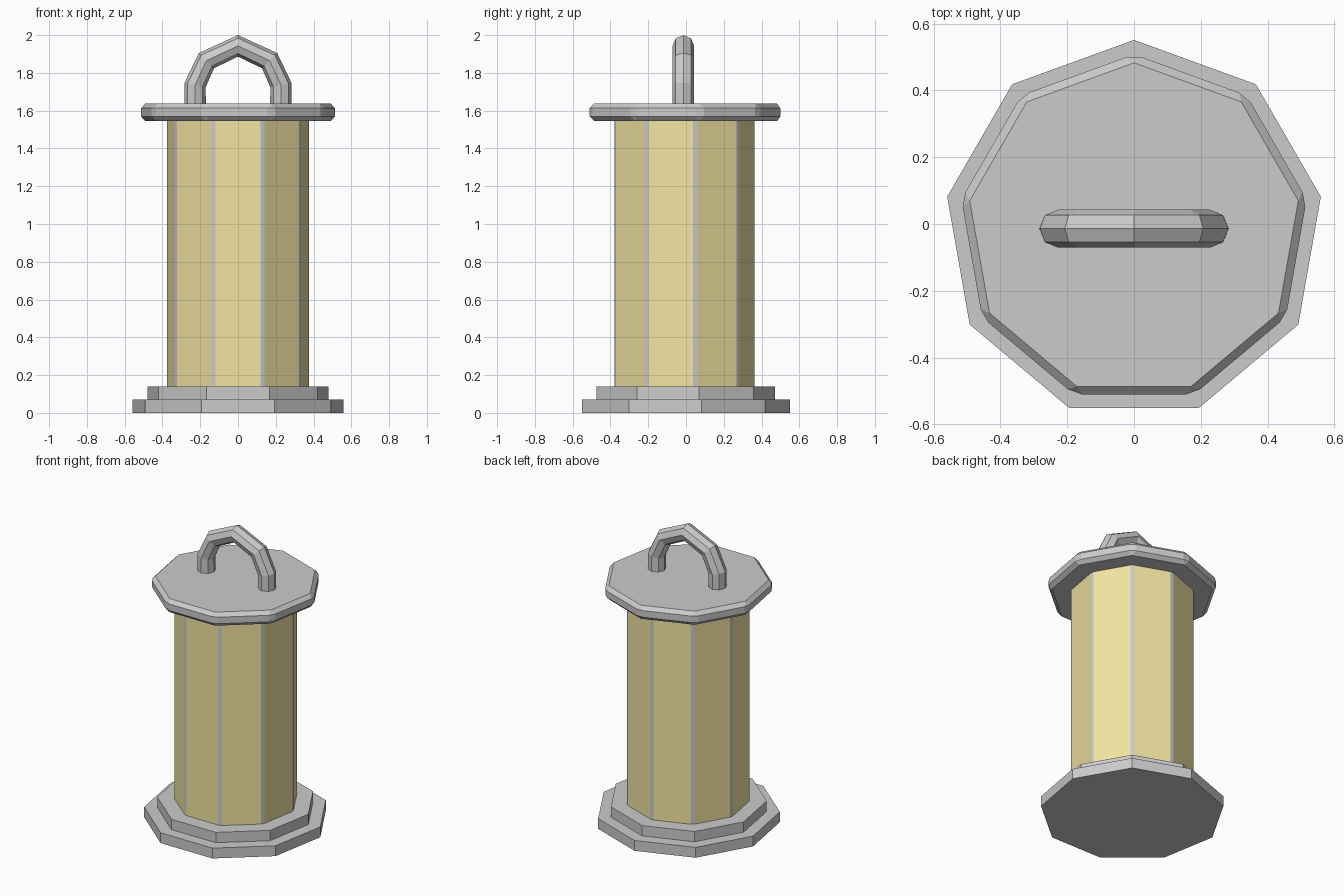
import bpy, bmesh
from math import cos, sin, pi, radians
from mathutils import Vector

if "Cube" in bpy.data.objects:
    bpy.data.objects.remove(bpy.data.objects["Cube"])

CY = -0.017   # centre of the nine-sided parts
SIDES = 9


def finish(bm, name, mats=()):
    bmesh.ops.recalc_face_normals(bm, faces=bm.faces[:])
    me = bpy.data.meshes.new(name)
    bm.to_mesh(me)
    bm.free()
    for m in mats:
        me.materials.append(m)
    ob = bpy.data.objects.new(name, me)
    bpy.context.collection.objects.link(ob)
    return ob


def prism(radius, z0, z1):
    """Nine-sided prism with one corner at the back and a flat at the front."""
    bm = bmesh.new()
    rings = []
    for z in (z0, z1):
        rings.append([bm.verts.new((radius * cos(radians(90 + 40 * i)),
                                    CY + radius * sin(radians(90 + 40 * i)), z))
                      for i in range(SIDES)])
    a, b = rings
    for i in range(SIDES):
        j = (i + 1) % SIDES
        bm.faces.new((a[i], a[j], b[j], b[i]))
    bm.faces.new(a[::-1])
    bm.faces.new(b)
    bm.normal_update()
    return bm


# Stepped base
finish(prism(0.568, 0.0, 0.07), "base_lower")
finish(prism(0.487, 0.07, 0.14), "base_upper")

# Lamp body: coloured panels with narrow grey corner strips
panel = bpy.data.materials.new("panel")
panel.diffuse_color = (0.9, 0.78, 0.36, 1)
panel.use_nodes = True
panel.node_tree.nodes["Principled BSDF"].inputs["Base Color"].default_value = panel.diffuse_color
strip = bpy.data.materials.new("strip")
strip.diffuse_color = (0.8, 0.8, 0.8, 1)
strip.use_nodes = True
strip.node_tree.nodes["Principled BSDF"].inputs["Base Color"].default_value = strip.diffuse_color
bm = prism(0.385, 0.14, 1.55)
uprights = [e for e in bm.edges if abs(e.verts[0].co.z - e.verts[1].co.z) > 0.5]
bmesh.ops.bevel(bm, geom=uprights, offset=0.012, offset_type='OFFSET',
                segments=1, profile=0.5, affect='EDGES')
for f in bm.faces:
    f.material_index = 1 if f.calc_area() < 0.1 else 0
finish(bm, "lamp_body", (panel, strip))

# Lid with chamfered edges
bm = prism(0.525, 1.545, 1.637)
bmesh.ops.bevel(bm, geom=bm.edges[:], offset=0.024, offset_type='OFFSET',
                segments=1, profile=0.5, affect='EDGES')
finish(bm, "lid")

# Handle: octagonal tube along a mitred arch
half = [(0.227, 1.62), (0.227, 1.736), (0.167, 1.865)]
path = [Vector((-x, 0, z)) for x, z in half] + [Vector((0, 0, 1.943))]
path += [Vector((x, 0, z)) for x, z in reversed(half)]
R = 0.057
bm = bmesh.new()
rings = []
for i, p in enumerate(path):
    d_in = (p - path[max(i - 1, 0)]).normalized()
    d_out = (path[min(i + 1, len(path) - 1)] - p).normalized()
    tangent = (d_in + d_out).normalized()
    normal = Vector((-tangent.z, 0, tangent.x))
    ring = []
    for k in range(8):
        a = k * pi / 4
        q = p + normal * (R * cos(a)) + Vector((0, R * sin(a) - 0.014, 0))
        ring.append(bm.verts.new(q))
    rings.append(ring)
for a, b in zip(rings, rings[1:]):
    for k in range(8):
        j = (k + 1) % 8
        bm.faces.new((a[k], a[j], b[j], b[k]))
bm.faces.new(rings[0][::-1])
bm.faces.new(rings[-1])
finish(bm, "handle")
